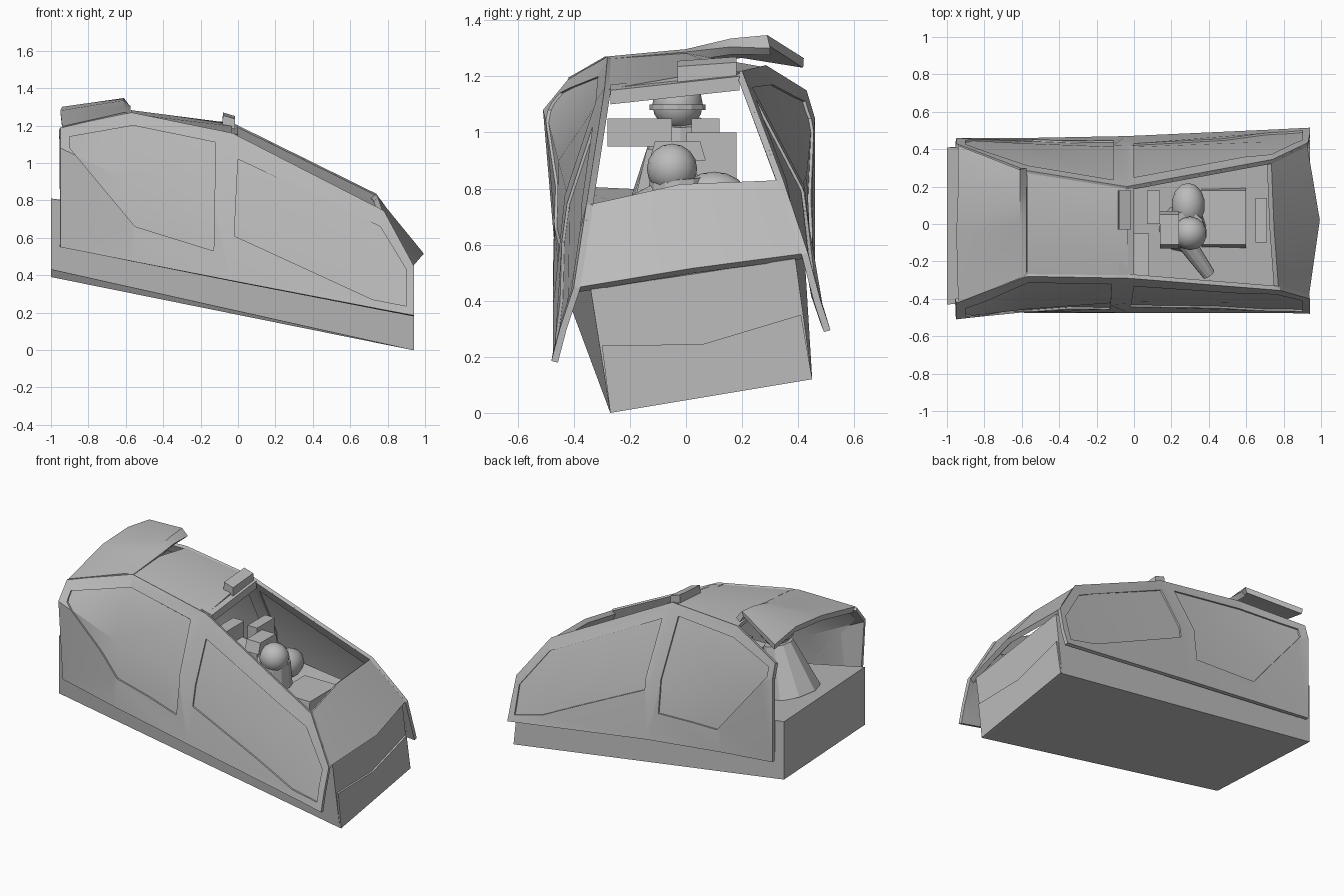
import bpy, bmesh, math
from mathutils import Vector

if "Cube" in bpy.data.objects:
    bpy.data.objects.remove(bpy.data.objects["Cube"])

GREY = bpy.data.materials.new("hull_grey")
GREY.diffuse_color = (0.5, 0.5, 0.5, 1)
GREY.use_nodes = True
GREY.node_tree.nodes["Principled BSDF"].inputs["Base Color"].default_value = GREY.diffuse_color
CORE = Vector((0, 0, 0.6))


def finish(name, bm):
    me = bpy.data.meshes.new(name)
    bm.to_mesh(me)
    bm.free()
    me.materials.append(GREY)
    ob = bpy.data.objects.new(name, me)
    bpy.context.collection.objects.link(ob)
    return ob


def sheet(name, rows, thick=0.02, inset=0, depth=0, hole=False, sink=0):
    """Panel spanned between rows of points, thickened towards the cabin."""
    bm = bmesh.new()
    g = [[bm.verts.new(p) for p in r] for r in rows]
    for a, b in zip(g, g[1:]):
        for i in range(len(a) - 1):
            bm.faces.new((a[i], a[i + 1], b[i + 1], b[i]))
    bm.normal_update()
    if sum(f.normal.dot(f.calc_center_median() - CORE) for f in bm.faces) < 0:
        bmesh.ops.reverse_faces(bm, faces=bm.faces[:])
    bm.normal_update()
    if sink:
        moves = [(v, v.normal.copy()) for v in bm.verts]
        for v, n in moves:
            v.co -= n * sink
    if inset:
        inner = bm.faces[:]
        bmesh.ops.inset_region(bm, faces=inner, thickness=inset, use_even_offset=True)
        if hole:
            bmesh.ops.delete(bm, geom=inner, context='FACES')
        else:
            bmesh.ops.inset_region(bm, faces=inner, thickness=0.003, depth=-depth)
    ob = finish(name, bm)
    m = ob.modifiers.new("thickness", 'SOLIDIFY')
    m.thickness, m.offset = thick, -1
    return ob


def prism(name, base, top):
    """Closed solid between two matching outlines."""
    bm = bmesh.new()
    a = [bm.verts.new(p) for p in base]
    b = [bm.verts.new(p) for p in top]
    n = len(a)
    bm.faces.new(a)
    bm.faces.new(b[::-1])
    for i in range(n):
        bm.faces.new((a[i], b[i], b[(i + 1) % n], a[(i + 1) % n]))
    bmesh.ops.recalc_face_normals(bm, faces=bm.faces[:])
    return finish(name, bm)


def box(name, lo, hi, taper=0.0, tilt=0.0):
    (x0, y0, z0), (x1, y1, z1) = lo, hi
    t = taper
    return prism(name, [(x0, y0, z0), (x1, y0, z0), (x1, y1, z0), (x0, y1, z0)],
                 [(x0 + tilt, y0 + t, z1), (x1 + tilt, y0 + t, z1),
                  (x1 + tilt, y1 - t, z1), (x0 + tilt, y1 - t, z1)])


def limb(name, p, q, r1, r2, seg=12):
    p, q = Vector(p), Vector(q)
    bm = bmesh.new()
    bmesh.ops.create_cone(bm, cap_ends=True, segments=seg, radius1=r1, radius2=r2,
                          depth=(q - p).length)
    ob = finish(name, bm)
    ob.rotation_euler = (q - p).to_track_quat('Z', 'Y').to_euler()
    ob.location = (p + q) / 2
    return ob


def ball(name, c, size):
    bm = bmesh.new()
    bmesh.ops.create_uvsphere(bm, u_segments=14, v_segments=8, radius=1)
    for v in bm.verts:
        v.co = Vector(c) + Vector([v.co[i] * size[i] for i in range(3)])
    return finish(name, bm)


# Lower tub with a raised nose plate
prism("tub",
      [(0.93, -0.27, 0.0), (0.93, 0.45, 0.12), (-1, 0.41, 0.39), (-1, -0.43, 0.43)],
      [(0.925, -0.34, 0.44), (0.925, 0.39, 0.55), (-1, 0.41, 0.77), (-1, -0.43, 0.81)])
nose = [(-0.27, 0.0), (0.45, 0.12), (0.41, 0.35), (0.06, 0.245), (-0.30, 0.24)]
prism("nose_plate", [(0.922, y, z) for y, z in nose], [(0.94, y, z) for y, z in nose])

# Canopy sides: bottom, middle and top edge from tail to nose
right = [[(-.95, -.465, .55), (-.57, -.475, .475), (-.03, -.475, .37), (.78, -.475, .215), (.94, -.48, .185)],
         [(-.95, -.51, 1.08), (-.57, -.465, .90), (-.03, -.425, .75), (.78, -.43, .42), (.94, -.45, .30)],
         [(-.95, -.42, 1.19), (-.57, -.28, 1.27), (-.03, -.29, 1.16), (.78, -.355, .745), (.94, -.40, .45)]]
left = [[(-.95, .46, .51), (-.57, .46, .475), (-.04, .47, .42), (.74, .505, .32), (.94, .515, .295)],
        [(-.95, .46, 1.05), (-.57, .44, .85), (-.04, .42, .80), (.74, .45, .53), (.94, .48, .40)],
        [(-.95, .43, 1.15), (-.57, .285, 1.24), (-.04, .20, 1.22), (.74, .345, .835), (.93, .435, .57)]]
right_windows = [[(0, 1.02), (-.02, .61), (.72, .27), (.90, .235), (.90, .43), (.76, .66)],
                 [(-.90, 1.08), (-.90, 1.14), (-.56, 1.20), (-.12, 1.11), (-.13, .53), (-.55, .66)]]
left_windows = [[(0, 1.12), (0, .72), (.70, .39), (.90, .34), (.90, .52), (.73, .76)],
                [(-.90, 1.05), (-.90, 1.11), (-.56, 1.17), (-.11, 1.16), (-.11, .60), (-.54, .61)]]
cutters = []
for side, s, rows, wins in (("right", -1, right, right_windows), ("left", 1, left, left_windows)):
    frame = sheet(side + "_side_frame", rows, thick=0.024)
    sheet(side + "_side_pane", rows, thick=0.009, sink=0.010)
    for i, w in enumerate(wins):
        c = prism(f"{side}_window_cutter_{i}", [(x, s * 0.12, z) for x, z in w],
                  [(x, s * 0.7, z) for x, z in w])
        c.hide_render = True
        cutters.append(c)
        m = frame.modifiers.new("window", 'BOOLEAN')
        m.operation, m.solver, m.object = 'DIFFERENCE', 'EXACT', c

# Windscreen with a kinked lower lip
sheet("windscreen", [[(.94, -.40, .45), (1.0, .02, .52), (.93, .435, .575)],
                     [(.78, -.355, .745), (.755, -.02, .82), (.74, .345, .835)]],
      thick=0.03, inset=0.035, depth=0.008)

# Middle roof and the open front hatch frame
sheet("middle_roof", [[(-.57, -.28, 1.27), (-.57, 0, 1.29), (-.57, .285, 1.24)],
                      [(-.03, -.29, 1.16), (-.03, -.03, 1.205), (-.03, .20, 1.22)]],
      thick=0.022, inset=0.03, depth=0.008)
sheet("front_hatch_frame", [[(-.03, -.29, 1.16), (-.03, -.03, 1.205), (-.03, .20, 1.22)],
                            [(.78, -.355, .745), (.755, -.02, .82), (.74, .345, .835)]],
      thick=0.035, inset=0.04, hole=True)
prism("roof_cross_bar", [(-.08, -.27, 1.12), (.0, -.27, 1.10), (.0, .19, 1.15), (-.08, .19, 1.17)],
      [(-.08, -.27, 1.17), (.0, -.27, 1.15), (.0, .19, 1.20), (-.08, .19, 1.22)])
prism("roof_sight_plate", [(-.085, -.03, 1.20), (-.015, -.03, 1.18), (-.015, .18, 1.19), (-.085, .18, 1.21)],
      [(-.08, -.03, 1.255), (-.015, -.03, 1.235), (-.015, .18, 1.25), (-.08, .18, 1.27)])

# Raised rear hatch, hinged along the right edge
sheet("rear_hatch", [[(-.94, -.42, 1.195), (-.95, -.05, 1.28), (-.94, .20, 1.30), (-.94, .42, 1.265)],
                     [(-.61, -.29, 1.27), (-.61, 0, 1.297), (-.61, .16, 1.335), (-.61, .29, 1.347)],
                     [(-.575, -.28, 1.262), (-.575, 0, 1.287), (-.575, .16, 1.305), (-.575, .30, 1.30)]],
      thick=0.035)

# Front seat, console and dashboard
box("front_seat_back", (.07, .0, .68), (.14, .18, 1.0))
box("side_console", (.0, -.28, .95), (.08, -.05, 1.05))
box("dashboard", (.36, -.13, .52), (.60, .20, .68), taper=0.02)
box("dashboard_screen", (.65, -.10, .50), (.71, .14, .66))

# Front crew figure
limb("front_crew_body", (.26, -.02, .62), (.28, -.03, .84), .13, .10)
ball("front_crew_shoulder", (.29, .10, .77), (.09, .12, .09))
ball("front_crew_head", (.30, -.05, .87), (.09, .09, .09))
box("front_crew_helmet", (.14, -.13, .90), (.24, .07, .97), taper=0.02)
limb("front_crew_arm", (.28, -.10, .77), (.40, -.27, .70), .05, .035)

# Rear seat and rear crew figure
box("rear_seat", (-.50, -.20, .68), (-.38, .20, .94), taper=0.06)
box("rear_seat_headrest", (-.50, .02, .92), (-.40, .12, 1.05))
limb("rear_crew_body", (-.74, -.02, .74), (-.66, -.02, 1.04), .19, .09, 10)
ball("rear_crew_head", (-.64, -.03, 1.10), (.09, .09, .09))
limb("rear_crew_helmet_rim", (-.64, -.03, 1.08), (-.64, -.03, 1.10), .10, .10)

# Bake modifiers, drop the cutters, keep creases sharp
bpy.ops.object.select_all(action='DESELECT')
for ob in bpy.context.scene.objects:
    if ob not in cutters:
        ob.select_set(True)
        bpy.context.view_layer.objects.active = ob
bpy.ops.object.convert(target='MESH')
for c in cutters:
    bpy.data.objects.remove(c)
bpy.ops.object.shade_smooth_by_angle(angle=math.radians(28))
